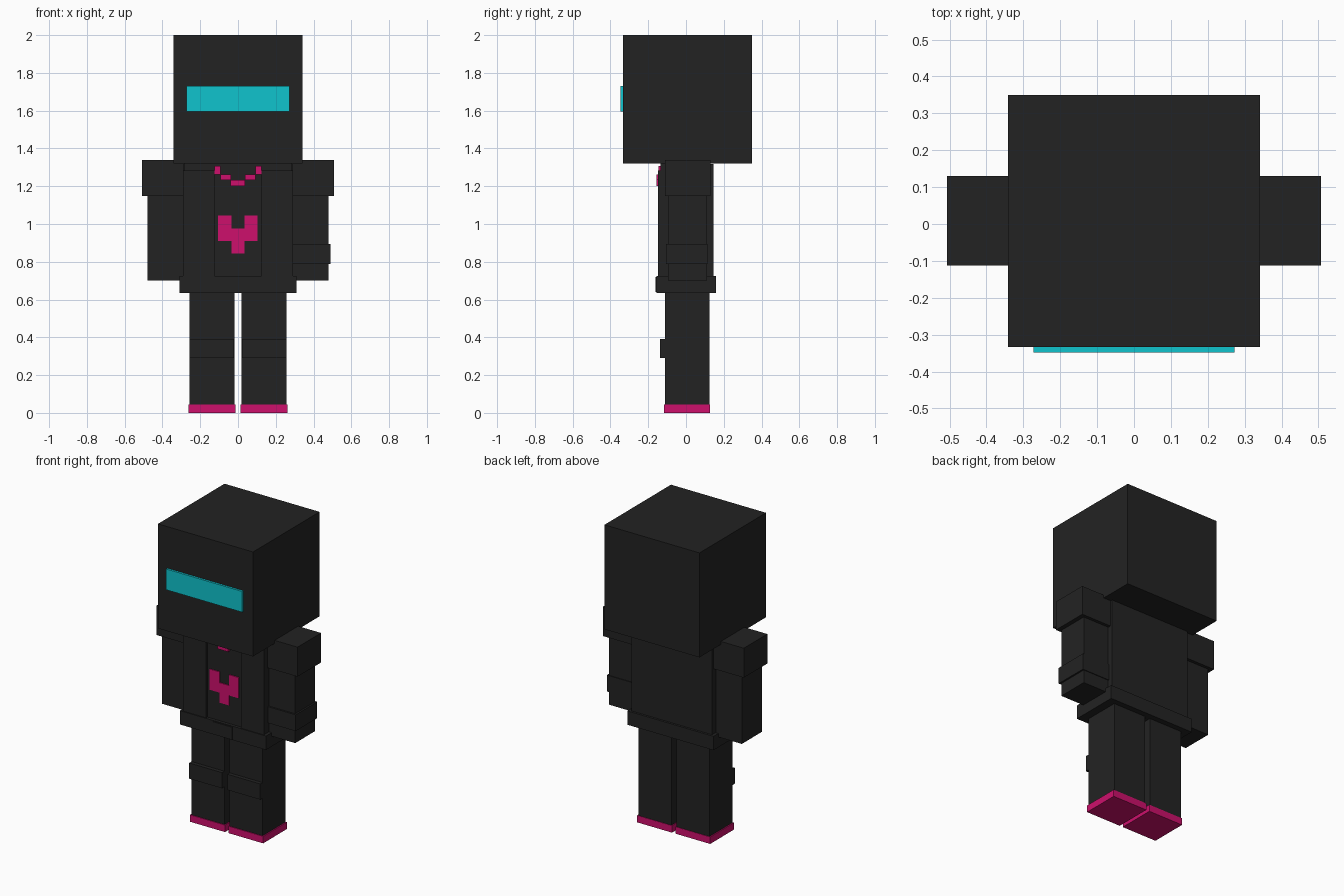
import bpy, bmesh


def material(name, color):
    m = bpy.data.materials.new(name)
    m.diffuse_color = (*color, 1)
    return m


BLACK = material("charcoal", (0.0165, 0.0165, 0.0165))
CYAN = material("cyan", (0.005, 0.55, 0.61))
PINK = material("magenta", (0.61, 0.005, 0.15))


def boxes(name, mat, *ranges):
    """One object made of boxes, each given as x0, x1, y0, y1, z0, z1."""
    bm = bmesh.new()
    for x0, x1, y0, y1, z0, z1 in ranges:
        for v in bmesh.ops.create_cube(bm, size=1)["verts"]:
            v.co = (x1 if v.co.x > 0 else x0,
                    y1 if v.co.y > 0 else y0,
                    z1 if v.co.z > 0 else z0)
    mesh = bpy.data.meshes.new(name)
    bm.to_mesh(mesh)
    bm.free()
    mesh.materials.append(mat)
    ob = bpy.data.objects.new(name, mesh)
    bpy.context.collection.objects.link(ob)
    return ob


def pair(name, mat, x0, x1, *rest):
    boxes("right_" + name, mat, (x0, x1, *rest))
    boxes("left_" + name, mat, (-x1, -x0, *rest))


# Head and visor
boxes("head", BLACK, (-0.342, 0.342, -0.334, 0.35, 1.32, 2.0))
boxes("visor", CYAN, (-0.273, 0.273, -0.348, -0.33, 1.595, 1.73))

# Torso, open jacket and belt
boxes("torso", BLACK, (-0.285, 0.285, -0.135, 0.13, 0.645, 1.322))
pair("jacket_front", BLACK, 0.125, 0.29, -0.149, -0.10, 0.64, 1.282)
pair("jacket_side", BLACK, 0.27, 0.29, -0.12, 0.14, 0.64, 1.315)
boxes("jacket_back", BLACK, (-0.29, 0.29, 0.12, 0.146, 0.64, 1.318))
boxes("belt", BLACK, (-0.31, 0.31, -0.155, 0.16, 0.635, 0.725))
boxes("belt_buckle", BLACK, (-0.07, 0.07, -0.161, -0.15, 0.64, 0.72))

# Chest emblem made of blocks
boxes("chest_emblem", PINK,
      (-0.105, -0.035, -0.141, -0.134, 0.91, 1.045),
      (0.035, 0.102, -0.141, -0.134, 0.91, 1.045),
      (-0.035, 0.035, -0.141, -0.134, 0.845, 0.975))

# Stepped necklace
links = [(-0.04, 0.037, -0.155, -0.134, 1.2, 1.232)]
for s in (-1, 1):
    for a, b, y, z0, z1 in ((0.037, 0.093, -0.155, 1.232, 1.262),
                            (0.092, 0.124, -0.145, 1.262, 1.307)):
        links.append((min(s * a, s * b), max(s * a, s * b), y, -0.134, z0, z1))
boxes("necklace", PINK, *links)

# Arms, shoulders and one wrist band
pair("arm", BLACK, 0.292, 0.479, -0.096, 0.11, 0.702, 1.16)
pair("shoulder", BLACK, 0.285, 0.507, -0.112, 0.13, 1.148, 1.34)
boxes("wrist_band", BLACK, (0.285, 0.49, -0.107, 0.115, 0.787, 0.893))

# Legs, knee pads and soles
pair("leg", BLACK, 0.018, 0.256, -0.112, 0.124, 0.04, 0.645)
pair("knee_pad", BLACK, 0.02, 0.256, -0.137, -0.105, 0.29, 0.392)
pair("sole", PINK, 0.012, 0.263, -0.117, 0.127, 0.0, 0.045)
